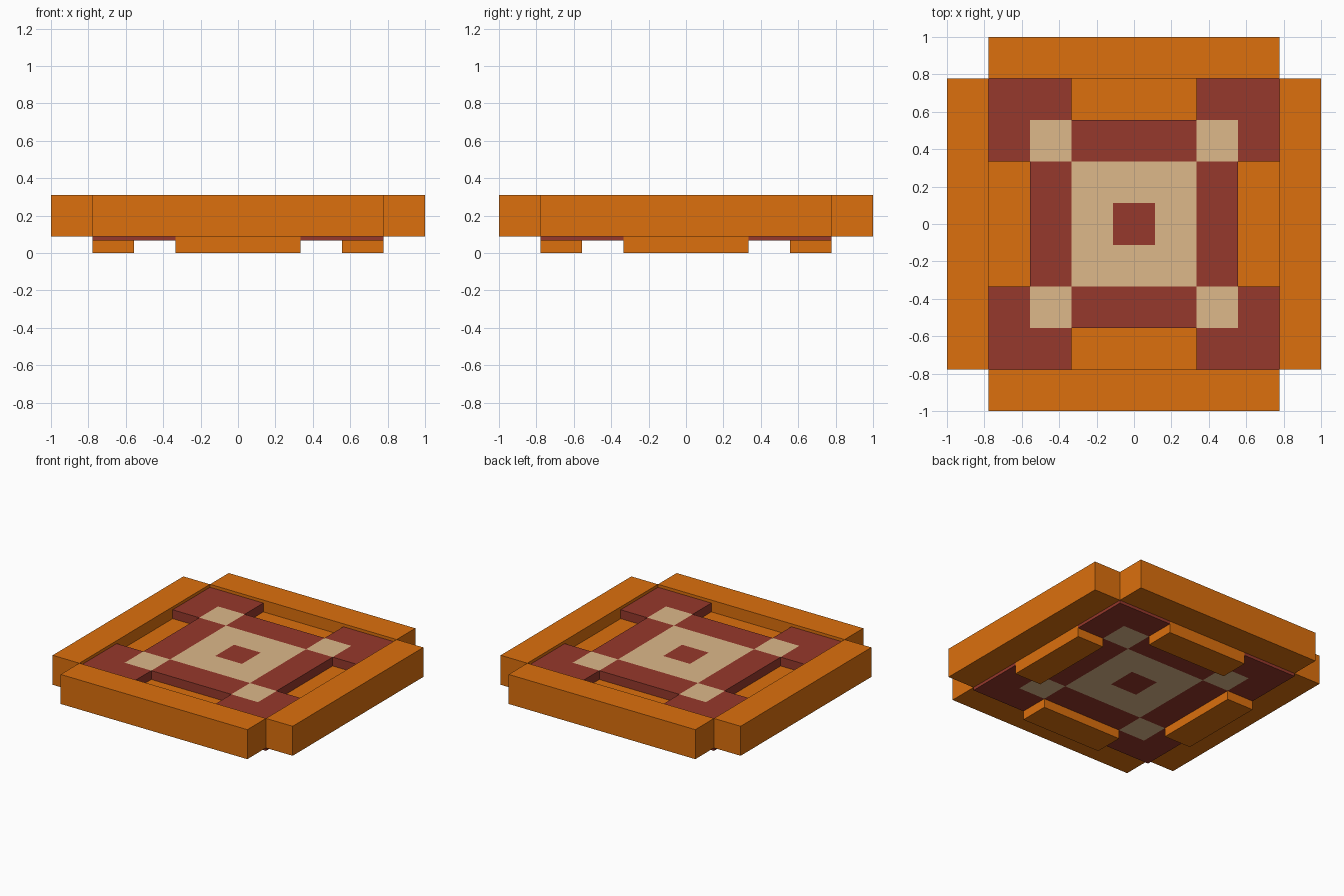
import bpy, bmesh
from math import pi
from mathutils import Matrix

if "Cube" in bpy.data.objects:
    bpy.data.objects.remove(bpy.data.objects["Cube"])

U = 1 / 9  # half a block; every block is 2U thick


def material(name, rgb):
    m = bpy.data.materials.new(name)
    m.diffuse_color = (*rgb, 1)
    m.use_nodes = True
    m.node_tree.nodes["Principled BSDF"].inputs["Base Color"].default_value = m.diffuse_color
    return m


ORANGE = material("orange", (0.716, 0.162, 0.004))
RED = material("dark_red", (0.305, 0.040, 0.025))
TAN = material("tan", (0.723, 0.479, 0.254))

PAD_Z, PLATE_Z, WALL_Z = 0, 0.6 * U, 0.8 * U


def prism(name, outline, z, mat, turn=0):
    """Extrude an outline (in units of U) by one block, turned by quarter steps."""
    bm = bmesh.new()
    face = bm.faces.new([bm.verts.new((x * U, y * U, z)) for x, y in outline])
    ext = bmesh.ops.extrude_face_region(bm, geom=[face])
    top = [v for v in ext["geom"] if isinstance(v, bmesh.types.BMVert)]
    bmesh.ops.translate(bm, verts=top, vec=(0, 0, 2 * U))
    bm.transform(Matrix.Rotation(turn * pi / 2, 4, "Z"))
    bmesh.ops.recalc_face_normals(bm, faces=bm.faces)
    me = bpy.data.meshes.new(name)
    bm.to_mesh(me)
    bm.free()
    me.materials.append(mat)
    bpy.context.collection.objects.link(bpy.data.objects.new(name, me))


def rect(x0, x1, y0, y1):
    return [(x0, y0), (x1, y0), (x1, y1), (x0, y1)]


# Centre block of the patterned floor
prism("floor_centre", rect(-1, 1, -1, 1), PLATE_Z, RED)

L_SHAPE = [(5, 3), (7, 3), (7, 7), (3, 7), (3, 5), (5, 5)]
for i, side in enumerate(("right", "back", "left", "front")):
    # Raised outer walls and low pads
    prism(f"wall_{side}", rect(7, 9, -7, 7), WALL_Z, ORANGE, i)
    prism(f"pad_{side}", rect(5, 7, -3, 3), PAD_Z, ORANGE, i)
    # Floor pattern: tan ring, red strips, tan corner blocks, red L corners
    prism(f"floor_ring_{side}", rect(1, 3, -1, 3), PLATE_Z, TAN, i)
    prism(f"floor_strip_{side}", rect(3, 5, -3, 3), PLATE_Z, RED, i)
    prism(f"floor_corner_block_{i + 1}", rect(3, 5, 3, 5), PLATE_Z, TAN, i)
    prism(f"floor_corner_{i + 1}", L_SHAPE, PLATE_Z, RED, i)
